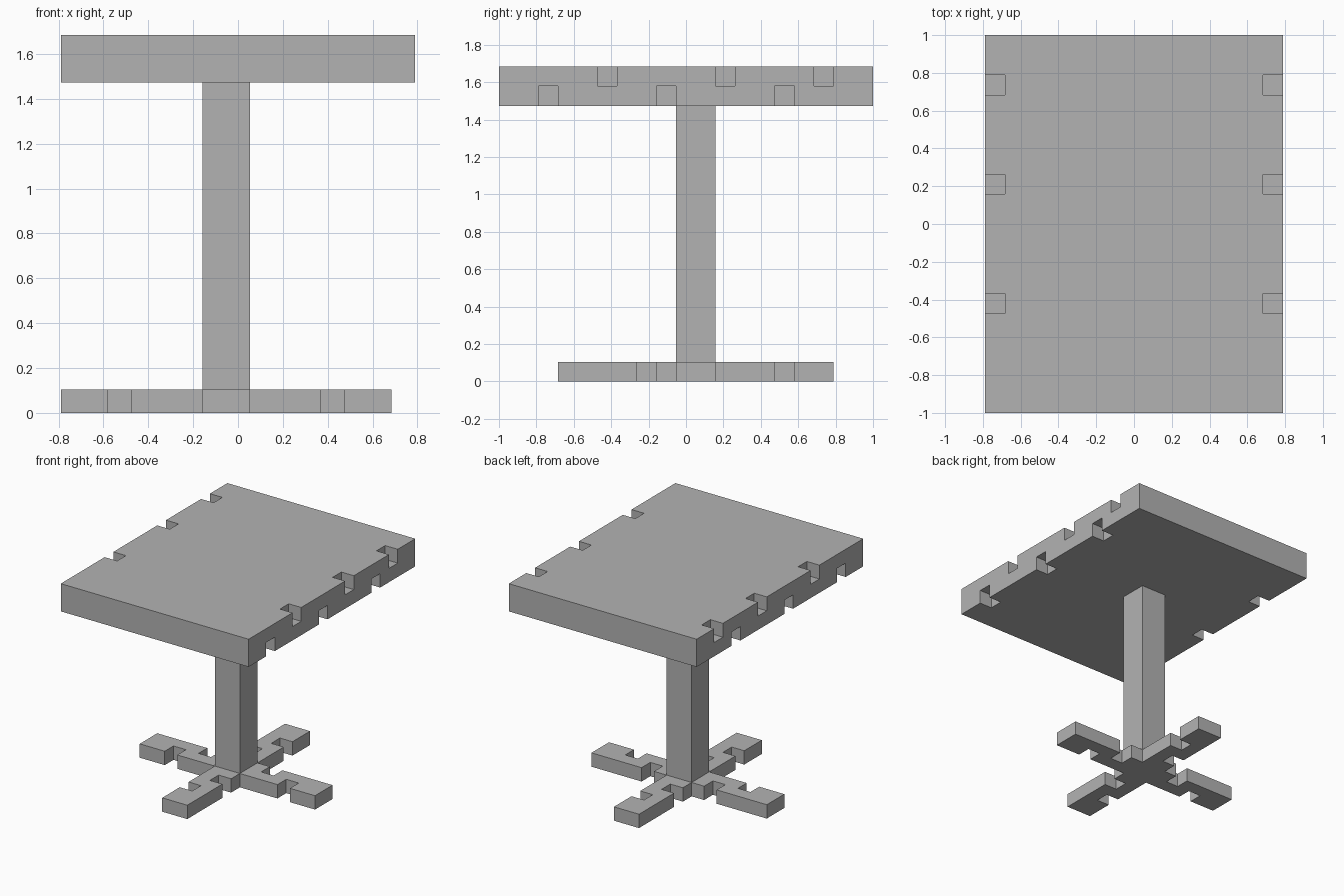
import bpy
import bmesh
from mathutils import Matrix, Vector

if "Cube" in bpy.data.objects:
    bpy.data.objects.remove(bpy.data.objects["Cube"])

UNIT = 2 / 19  # one block of the blocky grid

grey = bpy.data.materials.new("plain_grey")
grey.use_nodes = True
colour = (0.45, 0.45, 0.45, 1)
grey.diffuse_color = colour
grey.node_tree.nodes["Principled BSDF"].inputs["Base Color"].default_value = colour


def add_box(bm, low, high):
    low, high = Vector(low), Vector(high)
    matrix = Matrix.Translation((low + high) / 2) @ Matrix.Diagonal((*(high - low), 1))
    bmesh.ops.create_cube(bm, size=1, matrix=matrix)


def make_object(name, bm):
    bmesh.ops.scale(bm, vec=(UNIT, UNIT, UNIT), verts=bm.verts)
    bmesh.ops.recalc_face_normals(bm, faces=bm.faces)
    mesh = bpy.data.meshes.new(name)
    bm.to_mesh(mesh)
    bm.free()
    mesh.materials.append(grey)
    obj = bpy.data.objects.new(name, mesh)
    bpy.context.collection.objects.link(obj)
    return obj


# Table top slab
bm = bmesh.new()
add_box(bm, (-7.5, -9.5, 14), (7.5, 9.5, 16))
table_top = make_object("table_top", bm)

# Notches along the upper and lower long edges, on both sides
bm = bmesh.new()
for side in (-1, 1):
    inner, outer = sorted((side * 6.5, side * 8.5))
    for y in (-4.5, 1.5, 6.5):
        add_box(bm, (inner, y, 15), (outer, y + 1, 17))
    for y in (-7.5, -1.5, 4.5):
        add_box(bm, (inner, y, 13), (outer, y + 1, 15))
cutter = make_object("notch_cutter", bm)
cutter.hide_render = True

cut = table_top.modifiers.new("notches", "BOOLEAN")
cut.operation = "DIFFERENCE"
cut.solver = "EXACT"
cut.object = cutter
bpy.context.view_layer.objects.active = table_top
bpy.ops.object.modifier_apply(modifier=cut.name)
bpy.data.objects.remove(cutter)

# Column
bm = bmesh.new()
add_box(bm, (-1.5, -0.5, 1), (0.5, 1.5, 14))
make_object("column", bm)


def arm_outline(right, left):
    """Outline of one arm pointing along +x, with a notch on each side."""
    def side(v, start):
        return [(start, v), (start, 0), (start + 1, 0), (start + 1, v)]
    return ([(1, -1)] + side(-1, 1 + right) + [(7, -1), (7, 1)]
            + side(1, 1 + left)[::-1])


# Cross-shaped foot: four notched arms turned about the column
bm = bmesh.new()
verts = []
for quarter, notches in enumerate(((3, 1), (3, 1), (1, 3), (3, 1))):
    for x, y in arm_outline(*notches):
        for _ in range(quarter):
            x, y = -y, x
        verts.append(bm.verts.new((x - 0.5, y + 0.5, 0)))
face = bm.faces.new(verts)
extruded = bmesh.ops.extrude_face_region(bm, geom=[face], use_keep_orig=True)
top_verts = [g for g in extruded["geom"] if isinstance(g, bmesh.types.BMVert)]
bmesh.ops.translate(bm, vec=(0, 0, 1), verts=top_verts)
make_object("cross_foot", bm)
